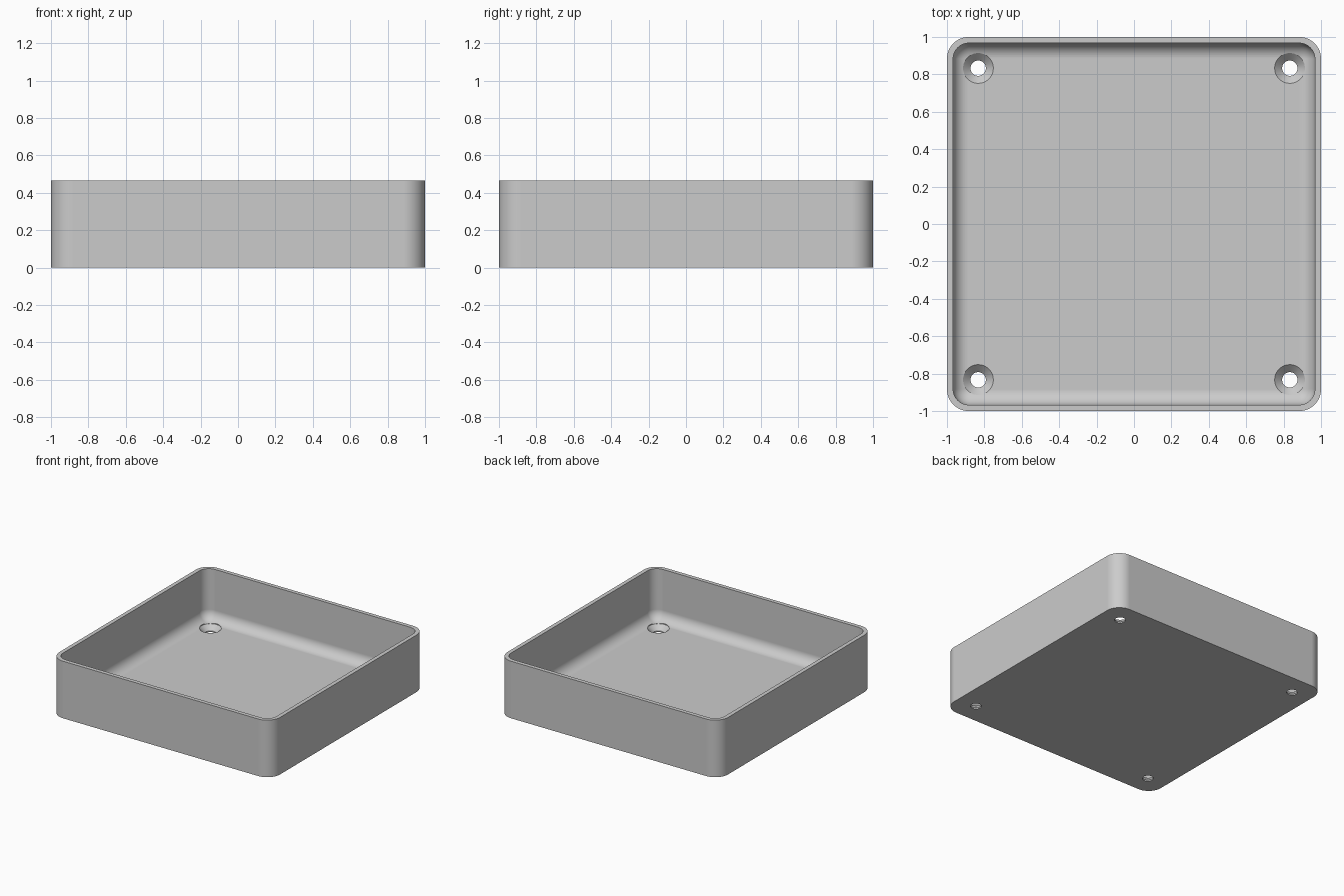
import bpy, bmesh
from math import sin, cos, pi

cube = bpy.data.objects.get("Cube")
if cube:
    bpy.data.objects.remove(cube, do_unlink=True)

CORNER = 0.883      # centre of every rounded corner
OUTER_R, INNER_R = 0.117, 0.084
HEIGHT, FLOOR = 0.467, 0.05
HOLE_POS, HOLE_R, SINK_R = 0.833, 0.041, 0.081
STEPS = 12

grey = bpy.data.materials.new("Grey plastic")
grey.use_nodes = True
grey.diffuse_color = (0.6, 0.6, 0.6, 1)
grey.node_tree.nodes["Principled BSDF"].inputs["Base Color"].default_value = (0.6, 0.6, 0.6, 1)


def finish(name, bm):
    bmesh.ops.remove_doubles(bm, verts=bm.verts, dist=1e-5)
    bmesh.ops.recalc_face_normals(bm, faces=bm.faces)
    mesh = bpy.data.meshes.new(name)
    bm.to_mesh(mesh)
    bm.free()
    mesh.materials.append(grey)
    ob = bpy.data.objects.new(name, mesh)
    bpy.context.collection.objects.link(ob)
    return ob


def rounded_ring(r, z):
    """Points of a rounded square whose corners have radius r."""
    pts = []
    for q, (sx, sy) in enumerate([(1, 1), (-1, 1), (-1, -1), (1, -1)]):
        for i in range(STEPS + 1):
            a = (q + i / STEPS) * pi / 2
            pts.append((sx * CORNER + r * cos(a), sy * CORNER + r * sin(a), z))
    return pts


def circle_ring(cx, cy, r, z, n=48):
    return [(cx + r * cos(2 * pi * i / n), cy + r * sin(2 * pi * i / n), z) for i in range(n)]


def loft(bm, rings):
    """Join rings of equal point count and cap both ends."""
    loops = [[bm.verts.new(p) for p in ring] for ring in rings]
    for a, b in zip(loops, loops[1:]):
        n = len(a)
        for i in range(n):
            j = (i + 1) % n
            bm.faces.new((a[i], a[j], b[j], b[i]))
    bm.faces.new(loops[0][::-1])
    bm.faces.new(loops[-1])


# Tray: outer wall, rim, inner wall, then a fillet running into the floor
profile = [(OUTER_R, 0), (OUTER_R, HEIGHT), (INNER_R, HEIGHT)]
for i in range(STEPS + 1):
    a = i / STEPS * pi / 2
    profile.append((INNER_R * cos(a), FLOOR + INNER_R * (1 - sin(a))))
bm = bmesh.new()
loft(bm, [rounded_ring(r, z) for r, z in profile])
tray = finish("tray", bm)

# Countersunk screw holes in the four corners
bm = bmesh.new()
for sx in (-1, 1):
    for sy in (-1, 1):
        loft(bm, [circle_ring(sx * HOLE_POS, sy * HOLE_POS, r, z) for r, z in
                  [(HOLE_R, -0.1), (HOLE_R, 0.01), (SINK_R, FLOOR), (SINK_R, 0.2)]])
cutter = finish("screw_hole_cutter", bm)
cutter.hide_render = True

cut = tray.modifiers.new("Screw holes", 'BOOLEAN')
cut.operation, cut.solver, cut.object = 'DIFFERENCE', 'EXACT', cutter
bpy.ops.object.select_all(action='DESELECT')
tray.select_set(True)
bpy.context.view_layer.objects.active = tray
bpy.ops.object.modifier_apply(modifier=cut.name)
bpy.data.objects.remove(cutter, do_unlink=True)

# Smooth rounded surfaces, crisp rim and hole edges
bpy.ops.object.shade_smooth_by_angle(angle=0.5)
weighted = tray.modifiers.new("Flat floor shading", 'WEIGHTED_NORMAL')
weighted.keep_sharp = True
